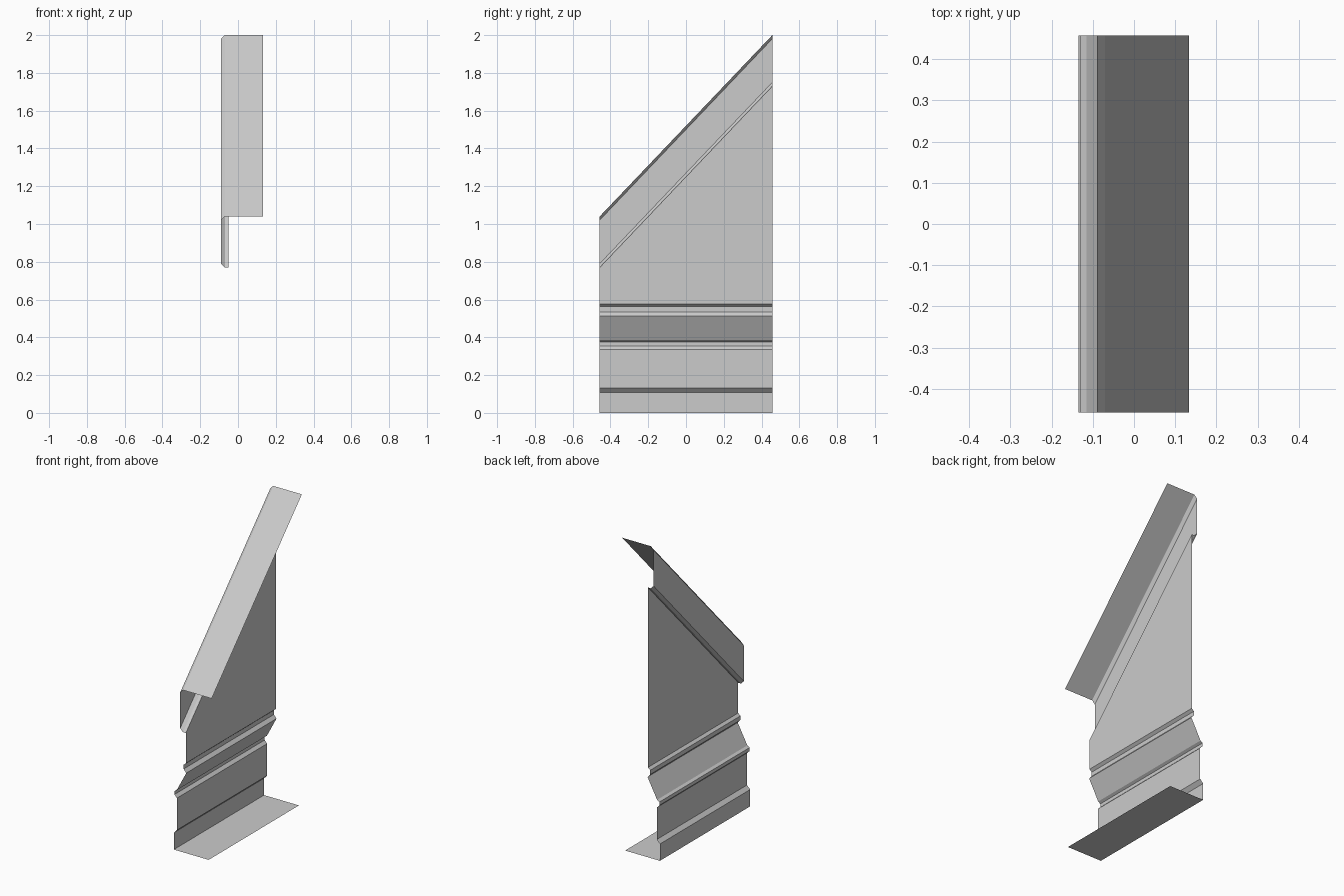
import bpy, bmesh

if "Cube" in bpy.data.objects:
    bpy.data.objects.remove(bpy.data.objects["Cube"])

HALF = 0.457          # half length along y
RISE = 0.96           # climb of the raked top edge over the full length

# Folded sheet section as (x, z) at the front end, bottom flange first
level_part = [(0.112, 0), (-0.135, 0), (-0.135, 0.108), (-0.113, 0.131),
              (-0.113, 0.336), (-0.131, 0.354), (-0.131, 0.376), (-0.115, 0.386),
              (-0.047, 0.514), (-0.066, 0.535), (-0.066, 0.562), (-0.05, 0.576)]
raked_part = [(-0.05, 0.77), (-0.07, 0.77), (-0.09, 0.79),
              (-0.09, 1.02), (-0.07, 1.04), (0.133, 1.04)]


def folded_sheet(name, level, raked):
    """Sweep the section along y; the raked folds climb toward the back."""
    bm = bmesh.new()
    front = [bm.verts.new((x, -HALF, z)) for x, z in level + raked]
    back = [bm.verts.new((x, HALF, z)) for x, z in level]
    back += [bm.verts.new((x, HALF, z + RISE)) for x, z in raked]
    for i in range(len(front) - 1):
        bm.faces.new((front[i], front[i + 1], back[i + 1], back[i]))
    mesh = bpy.data.meshes.new(name)
    bm.to_mesh(mesh)
    bm.free()
    obj = bpy.data.objects.new(name, mesh)
    bpy.context.collection.objects.link(obj)
    return obj


# Single folded metal panel
folded_sheet("folded_stair_panel", level_part, raked_part)
